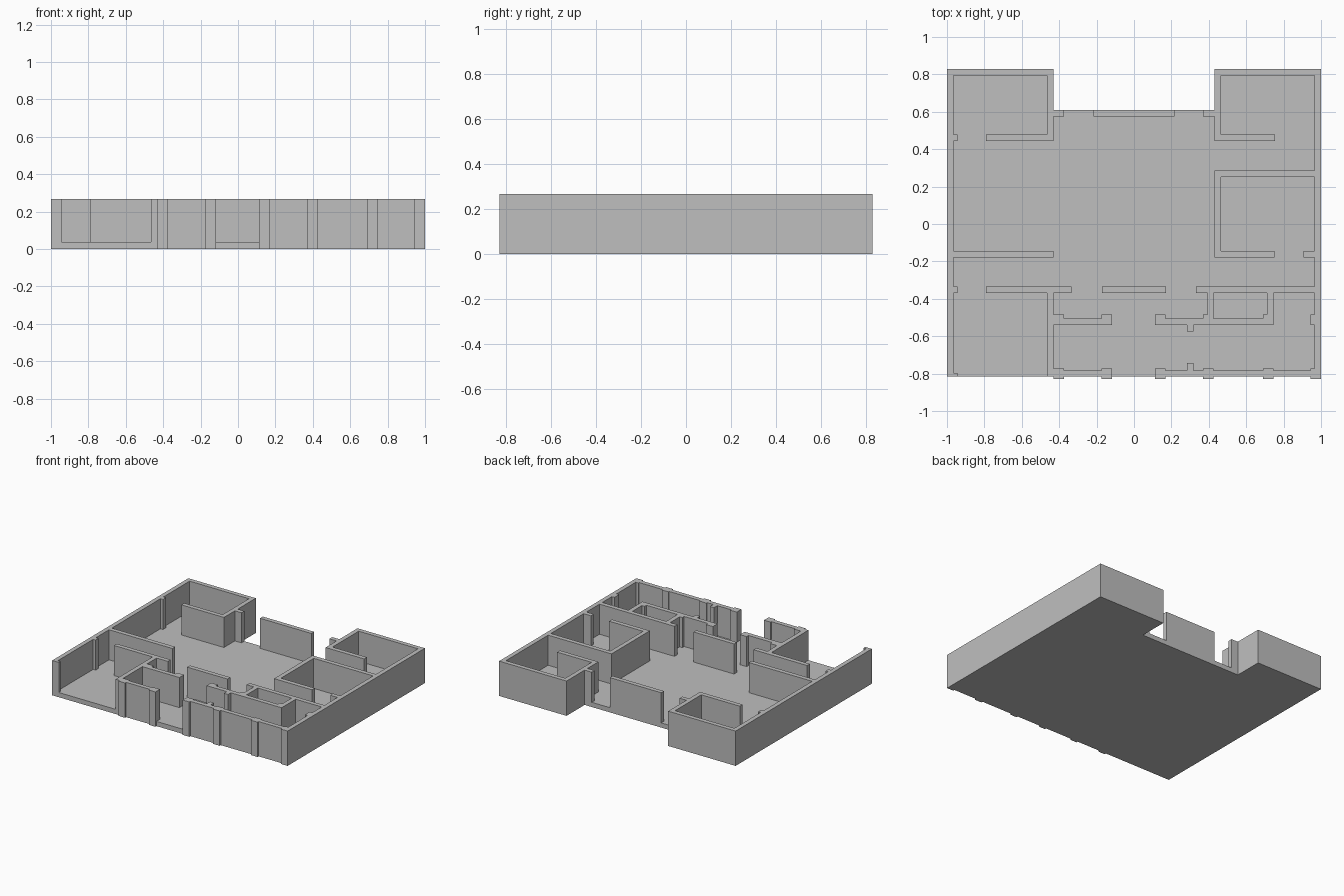
import bpy
import bmesh

cube = bpy.data.objects.get("Cube")
if cube:
    bpy.data.objects.remove(cube, do_unlink=True)

THICK = 0.034     # wall thickness
POST = 0.056      # square post width
FLOOR = 0.036     # slab top
TOP = 0.266       # wall top
SIDE = 1.0        # half width of the house
BACK = 0.829      # rear edge of the corner rooms
WING = 0.43       # inner edge of the side wings
REAR = 0.61       # rear edge of the middle
FRONT = -0.816    # front edge of the slab
POST_FRONT = -BACK
POST_INNER = -0.54

grey = bpy.data.materials.new("light grey")
grey.use_nodes = True
colour = (0.52, 0.52, 0.52, 1)
grey.diffuse_color = colour
grey.node_tree.nodes["Principled BSDF"].inputs["Base Color"].default_value = colour


# Plan rectangles: (x min, y min, x max, y max)
def across(x0, x1, y):
    return (x0, y, x1, y + THICK)


def along(x, y0, y1):
    return (x, y0, x + THICK, y1)


def post(x, y):
    return (x, y, x + POST, y + POST)


def build(name, rects, low=FLOOR, high=TOP):
    """Merge plan rectangles into one outline and extrude it."""
    xs = sorted({round(v, 4) for r in rects for v in (r[0], r[2])})
    ys = sorted({round(v, 4) for r in rects for v in (r[1], r[3])})
    bm = bmesh.new()
    for xa, xb in zip(xs, xs[1:]):
        for ya, yb in zip(ys, ys[1:]):
            cx, cy = (xa + xb) / 2, (ya + yb) / 2
            if any(r[0] < cx < r[2] and r[1] < cy < r[3] for r in rects):
                corners = ((xa, ya), (xb, ya), (xb, yb), (xa, yb))
                bm.faces.new([bm.verts.new((x, y, low)) for x, y in corners])
    bmesh.ops.remove_doubles(bm, verts=bm.verts, dist=0.0001)
    raised = bmesh.ops.extrude_face_region(bm, geom=bm.faces[:], use_keep_orig=True)
    for item in raised["geom"]:
        if isinstance(item, bmesh.types.BMVert):
            item.co.z = high
    bmesh.ops.recalc_face_normals(bm, faces=bm.faces)
    bmesh.ops.dissolve_limit(bm, angle_limit=0.01, verts=bm.verts, edges=bm.edges)
    mesh = bpy.data.meshes.new(name)
    bm.to_mesh(mesh)
    bm.free()
    mesh.materials.append(grey)
    obj = bpy.data.objects.new(name, mesh)
    bpy.context.collection.objects.link(obj)
    return obj


# Floor slab, including the feet of the front posts
front_posts = [post(x, POST_FRONT) for x in
               (-WING, -0.174, 0.112, 0.37, 0.69, SIDE - POST)]
build("floor_slab", [
    (-SIDE, FRONT, SIDE, REAR),
    (-SIDE, REAR, -WING, BACK),
    (WING, REAR, SIDE, BACK),
] + front_posts, 0, FLOOR)

# Outer side walls
build("left_outer_wall", [along(SIDE - THICK, FRONT, BACK)])
build("right_outer_wall", [along(-SIDE, FRONT, BACK)])

# Rear corner rooms with a short return beside each rear opening
inner = SIDE - THICK
build("rear_right_room", [
    across(-inner, -WING, BACK - THICK),
    along(-WING - THICK, 0.444, BACK),
    across(-0.79, -WING, 0.444),
    across(-inner, -0.945, 0.444),
    across(-WING, -0.374, REAR - THICK),
])
build("rear_left_room", [
    across(WING, inner, BACK - THICK),
    along(WING, 0.444, BACK),
    across(WING, 0.755, 0.444),
    across(0.37, WING, REAR - THICK),
])
build("rear_middle_wall", [across(-0.217, 0.217, REAR - THICK)])

# Middle rooms
build("middle_left_room", [
    across(WING, inner, 0.252),
    along(WING, -0.178, 0.286),
    across(WING, 0.75, -0.178),
    across(0.905, inner, -0.178),
])
build("middle_right_wall", [across(-inner, -WING, -0.178)])

# Hall partition with door gaps
hall = -0.369
build("hall_partition", [
    across(-inner, -0.945, hall),
    across(-0.79, -0.335, hall),
    across(-0.172, 0.17, hall),
    across(0.332, inner, hall),
])

# Garage divider and the jamb of the garage opening
build("garage_walls", [
    along(-WING - THICK, FRONT, hall),
    (-inner, FRONT, -SIDE + POST, FRONT + 0.02),
])

# Front rooms on each side of the entrance
build("front_right_room", [
    across(-WING, -0.118, FRONT),
    across(-WING, -0.118, POST_INNER),
    post(-WING, POST_INNER),
    post(-0.174, POST_INNER),
] + front_posts[:2])
build("front_left_room", [
    across(0.112, SIDE - THICK, FRONT),
    across(0.112, 0.746, POST_INNER),
    along(0.283, -0.574, POST_INNER),
    along(0.283, FRONT, -0.742),
] + front_posts[2:])
build("closet", [
    along(0.392, POST_INNER, hall),
    along(0.712, POST_INNER, hall),
] + [post(x, POST_INNER) for x in (0.112, 0.37, 0.69, SIDE - POST)])
